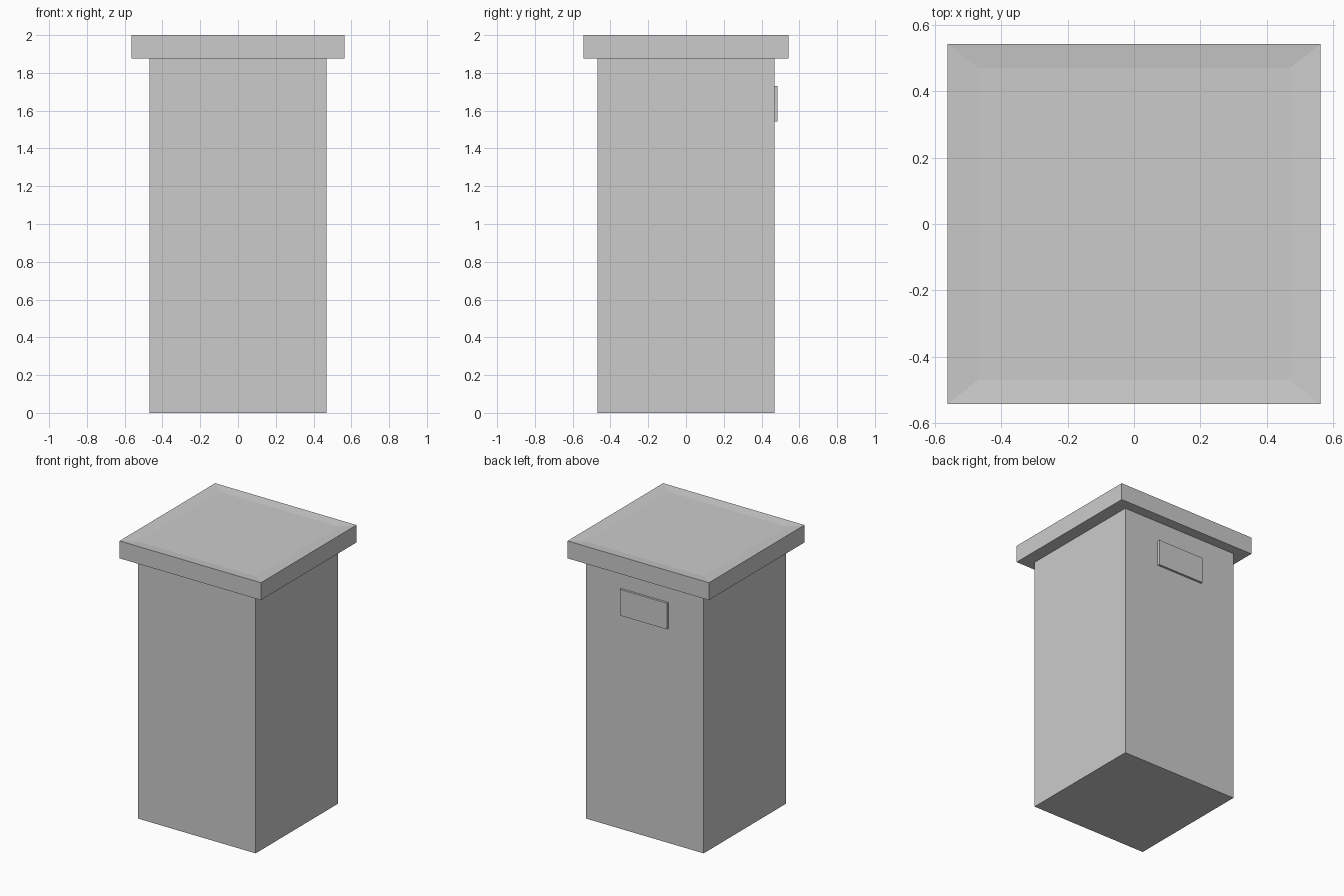
import bpy, bmesh

if "Cube" in bpy.data.objects:
    bpy.data.objects.remove(bpy.data.objects["Cube"])


def make_object(name, bm):
    mesh = bpy.data.meshes.new(name)
    bm.to_mesh(mesh)
    bm.free()
    obj = bpy.data.objects.new(name, mesh)
    bpy.context.collection.objects.link(obj)
    return obj


def box(lo, hi):
    bm = bmesh.new()
    bmesh.ops.create_cube(bm, size=1)
    for v in bm.verts:
        for i in range(3):
            v.co[i] = hi[i] if v.co[i] > 0 else lo[i]
    bm.normal_update()
    return bm


# Square pillar body
B = 0.469
make_object("body", box((-B, -B, 0), (B, B, 1.875)))

# Overhanging lid with a very shallow dished top
CX, CY = 0.5625, 0.5435
bm = box((-CX, -CY, 1.875), (CX, CY, 2.0))
top = max(bm.faces, key=lambda f: f.calc_center_median().z)
bmesh.ops.inset_individual(bm, faces=[top], thickness=0.05)
for v in top.verts:
    v.co.x = B if v.co.x > 0 else -B
    v.co.y = B if v.co.y > 0 else -B
    v.co.z = 1.992
bm.normal_update()
make_object("lid", bm)

# Small raised plate on the back
make_object("back_plate", box((-0.1875, B - 0.005, 1.542), (0.1875, 0.485, 1.73)))
